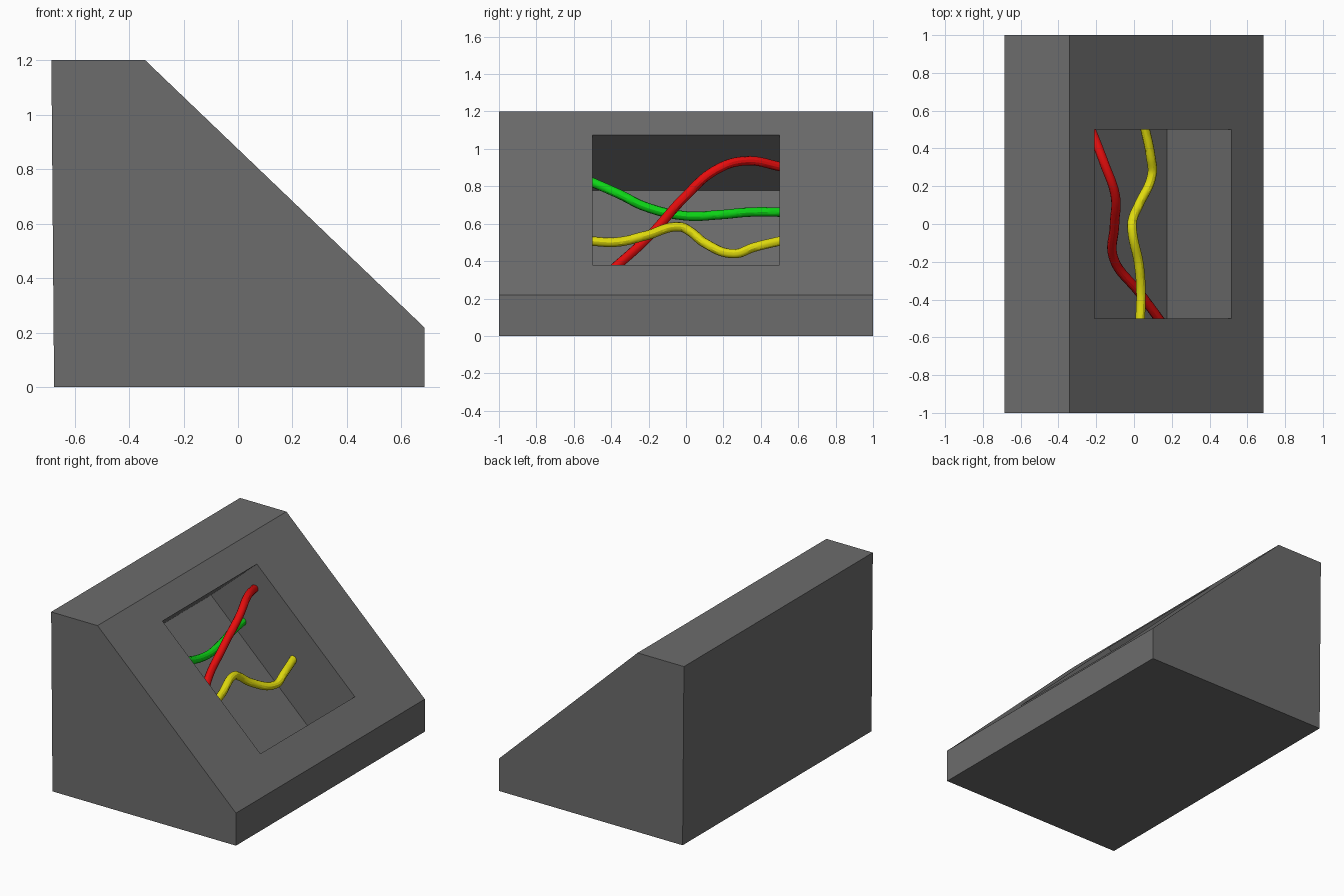
import bpy, bmesh

if "Cube" in bpy.data.objects:
    bpy.data.objects.remove(bpy.data.objects["Cube"])


def material(name, rgb):
    m = bpy.data.materials.new(name)
    m.diffuse_color = (*rgb, 1)
    m.use_nodes = True
    m.node_tree.nodes["Principled BSDF"].inputs["Base Color"].default_value = m.diffuse_color
    return m


grey = material("dark grey", (0.15, 0.15, 0.15))
red = material("red", (0.8, 0.004, 0.004))
green = material("green", (0.004, 0.68, 0.008))
yellow = material("yellow", (0.75, 0.71, 0.004))

# Console housing: a side profile (x, z) extruded along y, with a pocket in the slope
profile = [(-0.675, 0), (0.685, 0), (0.685, 0.218), (-0.341, 1.2), (-0.685, 1.2)]
bm = bmesh.new()
near = [bm.verts.new((x, -1, z)) for x, z in profile]
far = [bm.verts.new((x, 1, z)) for x, z in profile]
bm.faces.new(near)
bm.faces.new(far[::-1])
for i in (0, 1, 3, 4):
    j = (i + 1) % 5
    bm.faces.new((near[i], far[i], far[j], near[j]))


def slope_z(x):
    return 0.218 + (0.685 - x) * (1.2 - 0.218) / (0.685 + 0.341)


# Opening rim and the pocket floor, which is the rim pushed inward
corners = [(0.516, -0.5), (0.516, 0.5), (-0.21, 0.5), (-0.21, -0.5)]
rim = [bm.verts.new((x, y, slope_z(x))) for x, y in corners]
floor = [bm.verts.new((x - 0.34, y, slope_z(x) - 0.298)) for x, y in corners]
outer = [near[2], far[2], far[3], near[3]]
for i in range(4):
    j = (i + 1) % 4
    bm.faces.new((outer[i], outer[j], rim[j], rim[i]))
    bm.faces.new((rim[i], rim[j], floor[j], floor[i]))
bm.faces.new(floor)
bmesh.ops.recalc_face_normals(bm, faces=bm.faces)
mesh = bpy.data.meshes.new("console_housing")
bm.to_mesh(mesh)
bm.free()
mesh.materials.append(grey)
bpy.context.collection.objects.link(bpy.data.objects.new("console_housing", mesh))


# Loose wires strung between the pocket's side walls
def wire(name, points, mat):
    curve = bpy.data.curves.new(name, 'CURVE')
    curve.dimensions = '3D'
    curve.bevel_depth = 0.025
    curve.bevel_resolution = 4
    curve.resolution_u = 8
    curve.use_fill_caps = True
    spline = curve.splines.new('BEZIER')
    spline.bezier_points.add(len(points) - 1)
    for bp, p in zip(spline.bezier_points, points):
        bp.co = p
        bp.handle_left_type = bp.handle_right_type = 'AUTO'
    curve.materials.append(mat)
    ob = bpy.data.objects.new(name, curve)
    bpy.context.collection.objects.link(ob)
    bpy.ops.object.select_all(action='DESELECT')
    ob.select_set(True)
    bpy.context.view_layer.objects.active = ob
    bpy.ops.object.convert(target='MESH')
    bpy.ops.object.shade_smooth_by_angle()


wire("red_wire", [(0.145, -0.52, 0.25), (0.03, -0.365, 0.38), (-0.105, -0.19, 0.54),
                  (-0.103, 0, 0.75), (-0.1, 0.155, 0.885), (-0.155, 0.315, 0.936),
                  (-0.235, 0.52, 0.902)], red)
wire("yellow_wire", [(0.032, -0.52, 0.508), (0.037, -0.37, 0.502), (0.027, -0.22, 0.535),
                     (-0.01, -0.03, 0.583), (-0.008, 0.02, 0.56), (0.025, 0.1, 0.497),
                     (0.095, 0.26, 0.44), (0.088, 0.36, 0.473), (0.055, 0.52, 0.512)], yellow)
wire("green_wire", [(-0.31, -0.52, 0.83), (-0.27, -0.35, 0.755), (-0.25, -0.22, 0.692),
                    (-0.24, 0, 0.642), (-0.255, 0.18, 0.648), (-0.285, 0.34, 0.662),
                    (-0.318, 0.52, 0.662)], green)
